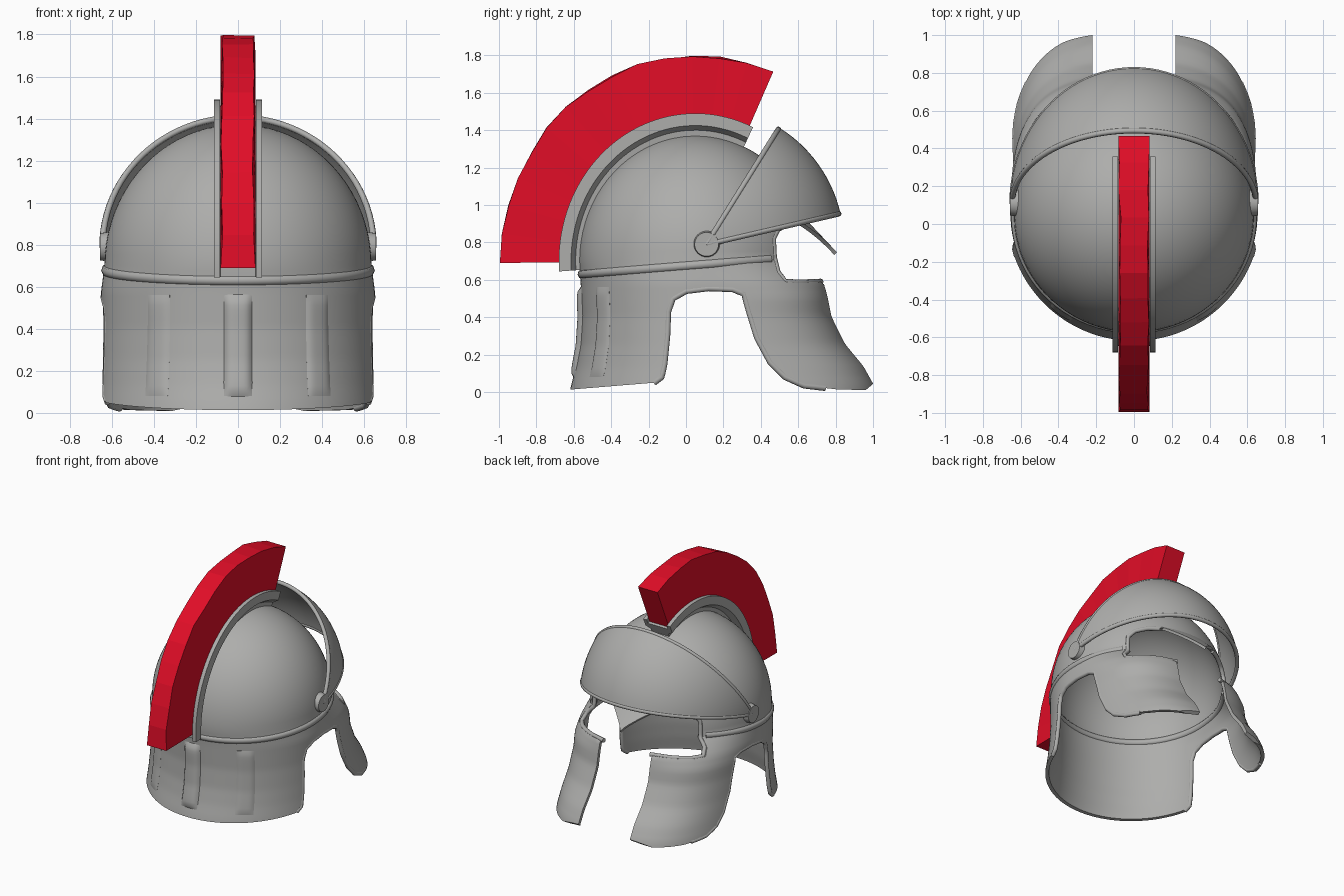
import bpy, bmesh, math, random
from math import sin, cos, pi, radians, sqrt

if "Cube" in bpy.data.objects:
    bpy.data.objects.remove(bpy.data.objects["Cube"])

random.seed(3)
CY, ZB, DH = 0.05, 0.70, 0.66   # shell centre, dome base height, dome height


def material(name, col):
    m = bpy.data.materials.new(name)
    m.diffuse_color = (*col, 1)
    m.use_nodes = True
    m.node_tree.nodes["Principled BSDF"].inputs["Base Color"].default_value = m.diffuse_color
    return m


STEEL = material("grey_steel", (0.42, 0.42, 0.41))
RED = material("red_plume", (0.75, 0.004, 0.02))


def finish(name, bm, mat, smooth=True):
    bmesh.ops.recalc_face_normals(bm, faces=bm.faces)
    me = bpy.data.meshes.new(name)
    bm.to_mesh(me)
    bm.free()
    ob = bpy.data.objects.new(name, me)
    bpy.context.collection.objects.link(ob)
    me.materials.append(mat)
    bpy.ops.object.select_all(action='DESELECT')
    ob.select_set(True)
    bpy.context.view_layer.objects.active = ob
    if smooth:
        bpy.ops.object.shade_smooth_by_angle(angle=radians(40))
    return ob


def sheet(name, f, nu, nv, thick):
    """Grid surface f(u, v) with u, v in 0..1, given a thickness."""
    bm = bmesh.new()
    g = [[bm.verts.new(f(i / nu, j / nv)) for j in range(nv + 1)] for i in range(nu + 1)]
    for i in range(nu):
        for j in range(nv):
            bm.faces.new((g[i][j], g[i + 1][j], g[i + 1][j + 1], g[i][j + 1]))
    bmesh.ops.remove_doubles(bm, verts=bm.verts, dist=1e-4)
    bmesh.ops.dissolve_degenerate(bm, edges=bm.edges, dist=1e-5)
    ob = finish(name, bm, STEEL, False)
    if thick:
        s = ob.modifiers.new("thickness", 'SOLIDIFY')
        s.thickness, s.offset = thick, 0
        bpy.ops.object.modifier_apply(modifier=s.name)
    bpy.ops.object.shade_smooth_by_angle(angle=radians(40))
    return ob


def prism(name, pts, w):
    """Side profile (y, z) extruded across x from -w to w."""
    bm = bmesh.new()
    f = bm.faces.new([bm.verts.new((-w, y, z)) for y, z in pts])
    r = bmesh.ops.extrude_face_region(bm, geom=[f])
    vs = [e for e in r['geom'] if isinstance(e, bmesh.types.BMVert)]
    bmesh.ops.translate(bm, verts=vs, vec=(2 * w, 0, 0))
    return finish(name, bm, STEEL, False)


def tube(name, pts, r):
    cu = bpy.data.curves.new(name, 'CURVE')
    cu.dimensions, cu.bevel_depth, cu.bevel_resolution = '3D', r, 2
    cu.use_fill_caps = True
    sp = cu.splines.new('POLY')
    sp.points.add(len(pts) - 1)
    for p, co in zip(sp.points, pts):
        p.co = (*co, 1)
    ob = bpy.data.objects.new(name, cu)
    bpy.context.collection.objects.link(ob)
    cu.materials.append(STEEL)
    return ob


# shell sections: height, half width, back depth, front depth
ROWS = [(-0.03, .665, .665, .97), (.04, .66, .65, .95), (.13, .652, .625, .90),
        (.25, .645, .602, .80), (.4, .638, .592, .725), (.58, .638, .60, .69),
        (ZB, .622, .61, .615)]


def dims(z):
    if z >= ZB:
        k = sqrt(max(0, 1 - ((z - ZB) / DH) ** 2))
        return .622 * k, .61 * k, .615 * k, 2
    n = 2 + min(1, (ZB - z) / 0.2)
    for p, q in zip(ROWS, ROWS[1:]):
        if z <= q[0]:
            t = (z - p[0]) / (q[0] - p[0])
            return tuple(p[i] + t * (q[i] - p[i]) for i in (1, 2, 3)) + (n,)


def surf(th, z):
    """Point on the shell; th = 0 is the face side, pi is the neck."""
    a, bb, bf, n = dims(z)
    c, s = cos(th), sin(th)
    if c < 0:
        return (a * s, CY + bb * c, z)
    return (math.copysign(a * abs(s) ** (2 / n), s), CY + bf * c ** (2 / n), z)


def side_x(y, z):
    a, bb, bf, n = dims(z)
    n, b = (n, bf) if y > CY else (2, bb)
    return a * max(0, 1 - (abs(y - CY) / b) ** n) ** (1 / n)


def shell_point(u, v):
    z = -.03 + (ZB + .03) * v / .6 if v < .6 else ZB + DH * sin((v - .6) / .4 * pi / 2)
    return surf(2 * pi * u, z)


# bowl, neck guard and cheek guards cut from one shell
shell = sheet("helmet_shell", shell_point, 112, 50, 0.026)
EAR = [(-.17, .05), (-.13, .08), (-.115, .15), (-.1, .3), (-.095, .43), (-.07, .5), (0, .54),
       (.12, .555), (.25, .55), (.31, .525), (.34, .42), (.38, .29), (.45, .16), (.53, .08),
       (.63, .035), (.8, .015)]
FACE = [(.72, .59), (.6, .585), (.53, .59), (.49, .64), (.47, .72), (.465, .82),
        (.49, .87), (.54, .9), (.6, .91)]
cutters = [
    prism("ear_cutter", [(-.9, -.01)] + EAR + [(.96, .01), (1.02, .06), (1.2, .06), (1.2, -.3), (-.9, -.3)], 1),
    prism("face_cutter", [(1.3, .57), (.745, .57)] + FACE + [(1.3, .91)], 1),
    prism("chin_gap_cutter", [(.3, -.2), (1.3, -.2), (1.3, .8), (.5, .8), (.3, .5)], .22)]
bpy.context.view_layer.objects.active = shell
for c in cutters:
    m = shell.modifiers.new("cut", 'BOOLEAN')
    m.operation, m.solver, m.object = 'DIFFERENCE', 'EXACT', c
    bpy.ops.object.modifier_apply(modifier=m.name)
    bpy.data.objects.remove(c)
bpy.ops.object.select_all(action='DESELECT')
shell.select_set(True)
bpy.ops.object.shade_smooth_by_angle(angle=radians(40))

# rolled rims on the ear and face openings
for sgn, side in ((1, "right"), (-1, "left")):
    for nm, pts in (("ear_rim_", EAR), ("face_rim_", FACE)):
        path = []
        for (y0, z0), (y1, z1) in zip(pts, pts[1:]):
            for k in range(3):
                y, z = y0 + (y1 - y0) * k / 3, z0 + (z1 - z0) * k / 3
                path.append((sgn * side_x(y, z), y, z))
        tube(nm + side, path, 0.016)

# raised band round the base of the bowl
band = []
for i in range(61):
    th = radians(50 + 260 * i / 60)
    band.append(surf(th, .675 + .08 * (CY + .61 * cos(th))))
tube("base_band", band, 0.026)


# upright ribs on the neck guard
def rib(name, x0, w, h):
    def f(u, v):
        s, t = 2 * u - 1, 2 * v - 1
        z = .32 + .24 * t
        th = pi - math.asin((x0 + w * s) / .64)
        x, y, z = surf(th, z)
        k = .008 + h * (1 - s ** 4) * (1 - t ** 12)
        return (x + k * sin(th), y + k * cos(th), z)
    sheet(name, f, 10, 20, 0.012)


rib("neck_rib_middle", 0, .062, .024)
rib("neck_rib_right", .37, .05, .01)
rib("neck_rib_left", -.37, .05, .01)

# swinging visor: half ellipse turned about the hinge axis
HY, HZ = .11, .79


def visor(u, v, r=.725):
    t, p = pi * u, radians(13 + 45 * v)
    return (.645 * cos(t), HY + r * sin(t) * cos(p), HZ + r * sin(t) * sin(p))


sheet("visor", visor, 48, 14, 0.02)
for nm, v in (("visor_lower_rim", 0), ("visor_upper_rim", 1)):
    tube(nm, [visor(i / 48, v) for i in range(49)], 0.015)

# hinge discs
for sgn, side in ((1, "right"), (-1, "left")):
    bm = bmesh.new()
    bmesh.ops.create_cone(bm, cap_ends=True, segments=32, radius1=.072, radius2=.064, depth=.05)
    ob = finish("hinge_disc_" + side, bm, STEEL)
    ob.rotation_euler = (0, sgn * pi / 2, 0)
    ob.location = (sgn * .632, HY, HZ)


# pointed nose piece under the brow
def nose(u, v):
    x = .24 * (2 * u - 1) * (1 - v) ** 1.3
    y0 = CY + .585 * sqrt(1 - (x / .60) ** 2)
    return (x, y0 + .165 * v, .915 - .175 * v)


sheet("nose_piece", nose, 16, 10, 0.02)


# crest parts swept over the bowl
def sweep(name, half, a0, a1, steps, mat, smooth, jit=0.0):
    sec = half + [(-x, d) for x, d in reversed(half)]
    bm, rings = bmesh.new(), []
    for i in range(steps + 1):
        a = radians(a0 + (a1 - a0) * i / steps)
        inner = 0 < i < steps
        ring = []
        for x, d in sec:
            if inner and d > .3:
                x -= math.copysign(random.uniform(0, jit), x)
                d += random.uniform(-jit, 0)
            ring.append(bm.verts.new((x, CY + (.61 + d) * cos(a), ZB + (.67 + d) * sin(a))))
        rings.append(ring)
    n = len(sec)
    for p, q in zip(rings, rings[1:]):
        for k in range(n):
            bm.faces.new((p[k], p[(k + 1) % n], q[(k + 1) % n], q[k]))
    bm.faces.new(rings[0])
    bm.faces.new(rings[-1])
    return finish(name, bm, mat, smooth)


sweep("crest_holder", [(.07, -.01), (.075, .03), (.115, .055), (.115, .12), (.086, .12), (.084, .085)],
      65, 184, 40, STEEL, True)
sweep("crest_plume", [(.083, .08), (.083, .435)], 66.5, 180.5, 14, RED, False, 0.014)
